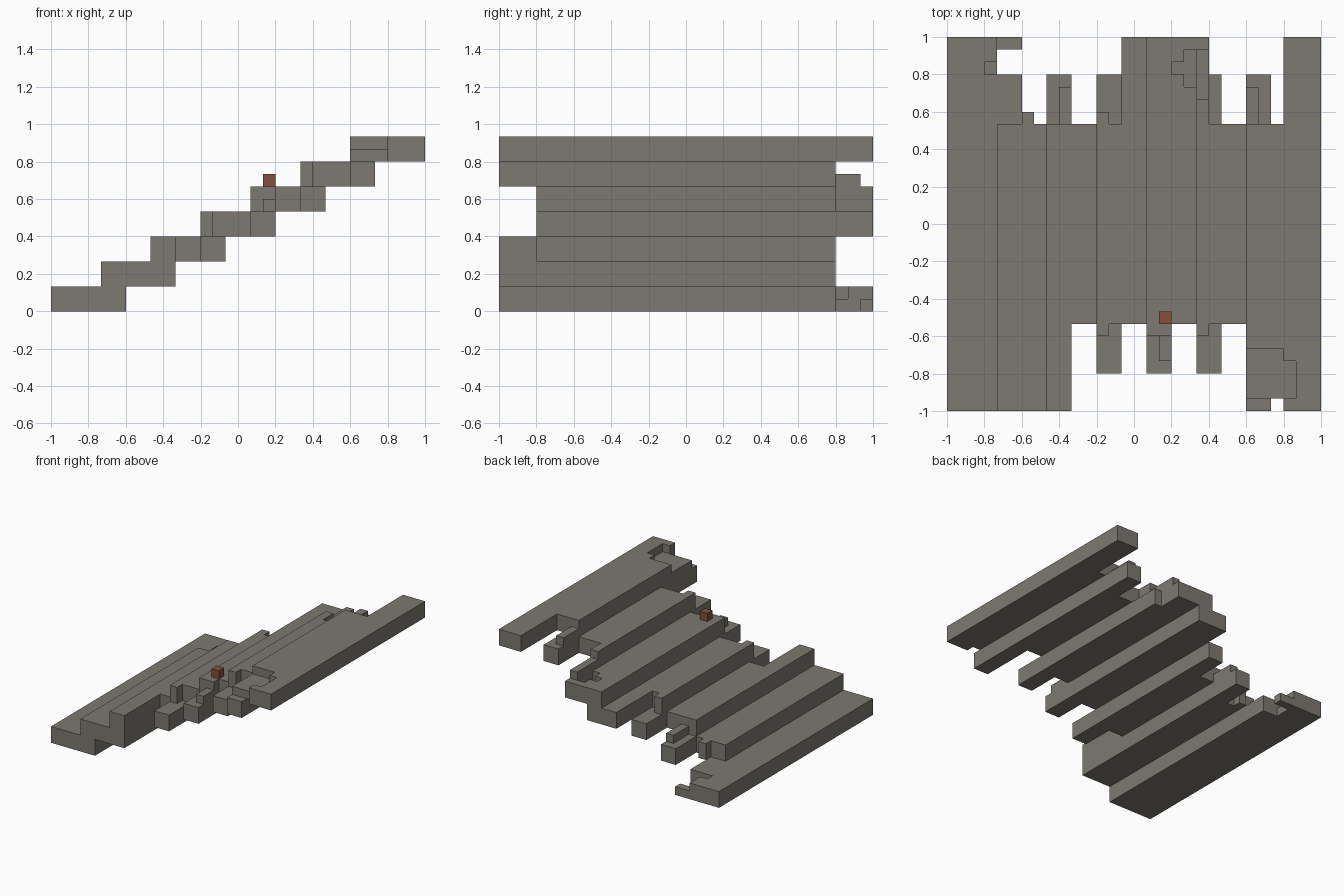
import bpy, bmesh

cube = bpy.data.objects.get("Cube")
if cube:
    bpy.data.objects.remove(cube, do_unlink=True)

U = 1 / 15          # one grid block


def material(name, rgb):
    m = bpy.data.materials.new(name)
    m.use_nodes = True
    m.diffuse_color = (*rgb, 1)
    bsdf = m.node_tree.nodes["Principled BSDF"]
    bsdf.inputs["Base Color"].default_value = (*rgb, 1)
    bsdf.inputs["Roughness"].default_value = 0.9
    return m


stone = material("grey stone", (0.205, 0.19, 0.165))
rust = material("rust brown", (0.22, 0.085, 0.042))


def cells(x0, x1, y0, y1, z0, z1):
    return {(x, y, z) for x in range(x0, x1) for y in range(y0, y1) for z in range(z0, z1)}


def build(name, solid, mat):
    """Skin a set of grid blocks, then merge the coplanar faces."""
    bm = bmesh.new()
    for c in solid:
        for a in range(3):
            u, v = (a + 1) % 3, (a + 2) % 3
            for s in (0, 1):
                n = list(c)
                n[a] += 1 if s else -1
                if tuple(n) in solid:
                    continue
                quad = []
                for i, j in ((0, 0), (1, 0), (1, 1), (0, 1)):
                    p = list(c)
                    p[a] += s
                    p[u] += i
                    p[v] += j
                    quad.append(bm.verts.new([k * U for k in p]))
                bm.faces.new(quad if s else quad[::-1])
    bmesh.ops.remove_doubles(bm, verts=bm.verts, dist=0.001)
    bmesh.ops.dissolve_limit(bm, angle_limit=0.01, verts=bm.verts, edges=bm.edges)
    me = bpy.data.meshes.new(name)
    bm.to_mesh(me)
    bm.free()
    me.materials.append(mat)
    ob = bpy.data.objects.new(name, me)
    bpy.context.collection.objects.link(ob)


# Each step: full-height strips (x0, x1, y0, y1),
# half-height pieces, and pieces cut from the upper half
steps = [
    ([(-15, -11, -15, 15), (-11, -9, -15, 12)],
     [(-11, -9, 14, 15)],
     [(-12, -11, 12, 13)]),
    ([(-11, -5, -15, 8), (-9, -8, 8, 9), (-7, -5, 8, 12)], [], []),
    ([(-7, -5, -15, 8), (-5, -3, -8, 8), (-3, -1, -12, 12)],
     [(-6, -5, 8, 11)], []),
    ([(-3, -2, -9, 9), (-2, -1, -8, 8), (-1, 1, -8, 15), (1, 3, -12, 15)], [], []),
    ([(1, 3, -9, 15), (3, 5, -8, 15), (5, 6, -12, 15), (6, 7, -12, 12)],
     [(2, 3, -11, -9)],
     [(4, 5, 11, 14), (3, 4, 12, 13)]),
    ([(5, 6, -9, 10), (6, 9, -8, 8), (9, 11, -15, 12)],
     [(5, 6, 10, 14)], []),
    ([(9, 12, -10, 8), (12, 15, -15, 15)],
     [(9, 12, -14, -10), (9, 10, 8, 11)],
     [(12, 13, -14, -11)]),
]

for i, (strips, halves, cuts) in enumerate(steps):
    z = 2 * i
    solid = set()
    for r in strips:
        solid |= cells(*r, z, z + 2)
    for r in halves:
        solid |= cells(*r, z, z + 1)
    for r in cuts:
        solid -= cells(*r, z + 1, z + 2)
    build(f"stair_step_{i + 1}", solid, stone)

# Small block resting on the fifth step
build("small_block", cells(2, 3, -8, -7, 10, 11), rust)
